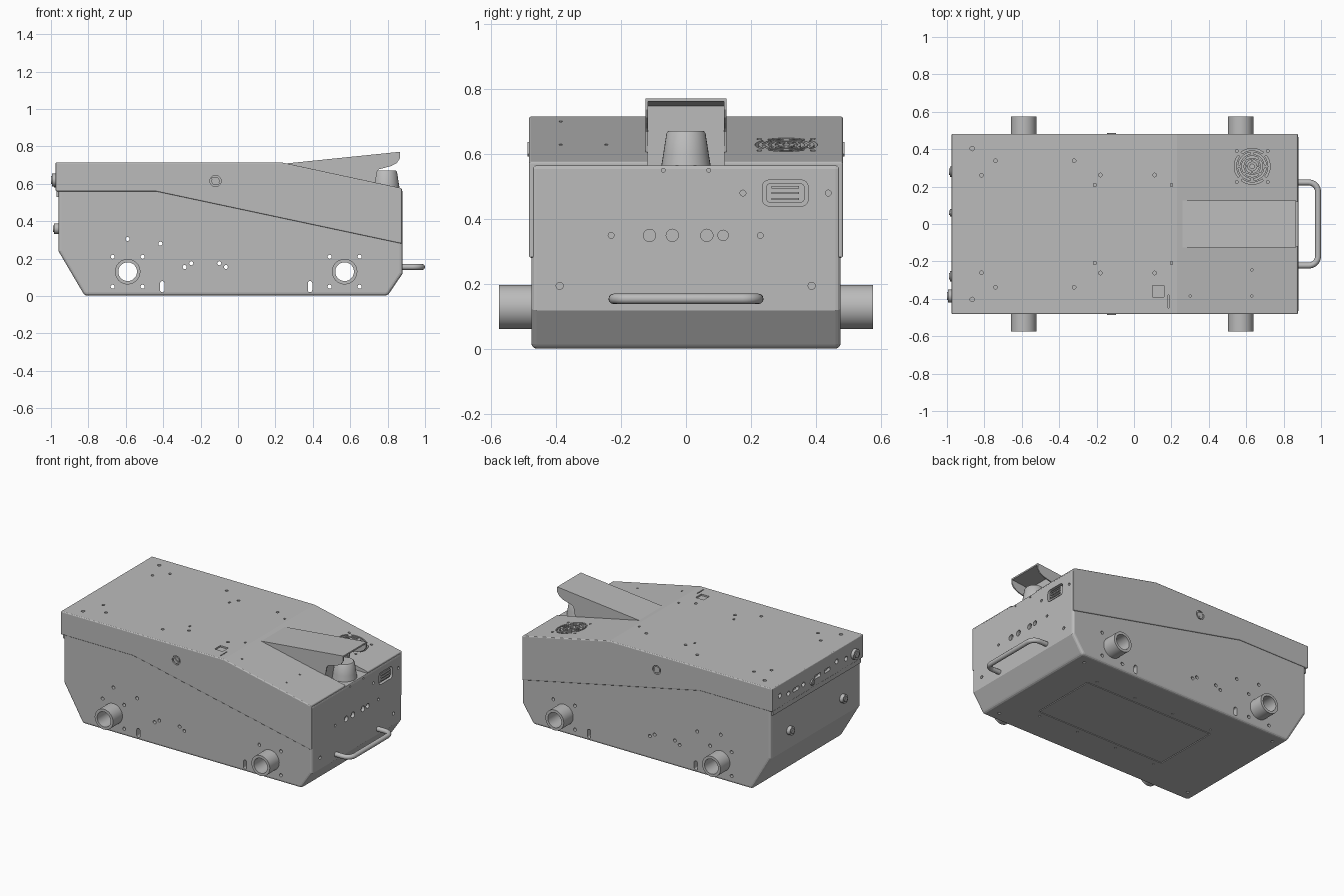
import bpy, bmesh, math

cube = bpy.data.objects.get("Cube")
if cube:
    bpy.data.objects.remove(cube, do_unlink=True)

grey = bpy.data.materials.new("sheet_metal_grey")
grey.use_nodes = True
grey.diffuse_color = (0.5, 0.5, 0.5, 1)
grey.node_tree.nodes["Principled BSDF"].inputs["Base Color"].default_value = (0.5, 0.5, 0.5, 1)


# Profile helpers: every part is a 2D outline extruded along one axis
def circle(u, v, r, n=16):
    return [(u + r * math.cos(math.tau * i / n), v + r * math.sin(math.tau * i / n)) for i in range(n)]


def box(u, v, w, h):
    return [(u - w / 2, v - h / 2), (u + w / 2, v - h / 2), (u + w / 2, v + h / 2), (u - w / 2, v + h / 2)]


def rounded(u, v, w, h, r, n=5):
    pts = []
    for k, (sx, sy) in enumerate([(1, 1), (-1, 1), (-1, -1), (1, -1)]):
        for i in range(n):
            a = math.pi / 2 * (k + i / (n - 1))
            pts.append((u + sx * (w / 2 - r) + r * math.cos(a), v + sy * (h / 2 - r) + r * math.sin(a)))
    return pts


def arc_band(u, v, r, w, a0, a1, n=8):
    angles = [a0 + (a1 - a0) * i / n for i in range(n + 1)]
    outer = [(u + (r + w) * math.cos(a), v + (r + w) * math.sin(a)) for a in angles]
    inner = [(u + r * math.cos(a), v + r * math.sin(a)) for a in reversed(angles)]
    return outer + inner


def prism(bm, pts, axis, a, b):
    def place(u, v, t):
        return {"x": (t, u, v), "y": (u, t, v), "z": (u, v, t)}[axis]
    lo = [bm.verts.new(place(u, v, a)) for u, v in pts]
    hi = [bm.verts.new(place(u, v, b)) for u, v in pts]
    faces = [bm.faces.new(lo), bm.faces.new(hi)]
    for i in range(len(pts)):
        j = (i + 1) % len(pts)
        faces.append(bm.faces.new((lo[i], lo[j], hi[j], hi[i])))
    bmesh.ops.recalc_face_normals(bm, faces=faces)


def finish(bm, name, smooth=False):
    mesh = bpy.data.meshes.new(name)
    bm.to_mesh(mesh)
    bm.free()
    ob = bpy.data.objects.new(name, mesh)
    bpy.context.collection.objects.link(ob)
    mesh.materials.append(grey)
    activate(ob)
    if smooth:
        bpy.ops.object.shade_smooth_by_angle(angle=math.radians(35))
    return ob


def activate(ob):
    bpy.ops.object.select_all(action="DESELECT")
    ob.select_set(True)
    bpy.context.view_layer.objects.active = ob


def part(name, pts, axis, a, b, smooth=False):
    bm = bmesh.new()
    prism(bm, pts, axis, a, b)
    return finish(bm, name, smooth)


def roof(x):
    return 0.715 - max(0, x - 0.23) * 0.215


# Main housing: lower tub and overhanging lid
tub = part("lower_tub", [(-0.96, 0.24), (-0.82, 0.002), (0.80, 0.002), (0.88, 0.12), (0.88, 0.57),
                         (0.23, 0.68), (-0.96, 0.68)], "y", -0.475, 0.475)
lid = part("upper_lid", [(-0.975, 0.56), (-0.44, 0.56), (0.876, 0.28), (0.876, roof(0.876)),
                         (0.23, 0.715), (-0.975, 0.715)], "y", -0.482, 0.482)
part("seam_strip", [(-0.97, 0.53), (-0.95, 0.53), (-0.95, 0.565), (-0.97, 0.565)], "y", -0.465, 0.465)

# Openings gathered into one cutter
cut = bmesh.new()
AXLES = (-0.59, 0.57)

# Through holes in the side walls
side_holes = [(-0.59, 0.305), (-0.415, 0.28), (-0.285, 0.155), (-0.25, 0.175), (-0.1, 0.175), (-0.065, 0.155)]
for ax in AXLES:
    prism(cut, circle(ax, 0.13, 0.06, 32), "y", -0.6, 0.6)
    side_holes += [(ax + dx, 0.13 + dz) for dx in (-0.08, 0.08) for dz in (-0.08, 0.08)]
for x, z in side_holes:
    prism(cut, circle(x, z, 0.011, 12), "y", -0.6, 0.6)
for x in (-0.405, 0.385):
    prism(cut, rounded(x, 0.05, 0.024, 0.06, 0.0115), "y", -0.6, 0.6)
for s in (-1, 1):
    prism(cut, circle(-0.12, 0.615, 0.03, 20), "y", s * 0.472, s * 0.6)

# Holes in the top
top_holes = [(0.3, -0.385, 0.006), (0.63, -0.385, 0.006), (0.63, -0.245, 0.006)]
for s in (-1, 1):
    top_holes += [(-0.865, 0.403 * s, 0.012)]
    top_holes += [(x, y * s, 0.01) for x, y in
                  ((-0.815, 0.26), (-0.74, 0.338), (-0.32, 0.338), (-0.18, 0.262), (0.11, 0.262))]
    for x in (-0.21, 0.2):
        prism(cut, box(x, 0.208 * s, 0.012, 0.016), "z", 0.695, 0.8)
top_holes += [(x, y, 0.008) for x in (0.55, 0.715) for y in (0.225, 0.39)]
for x, y, r in top_holes:
    prism(cut, circle(x, y, r, 12), "z", roof(x) - 0.02, 0.8)
prism(cut, box(0.185, -0.415, 0.006, 0.07), "z", 0.7, 0.8)
prism(cut, box(0.13, -0.36, 0.06, 0.06), "z", 0.705, 0.8)

# Round vent of broken ring slots
prism(cut, circle(0.632, 0.308, 0.012), "z", 0.6, 0.8)
for k, r in enumerate((0.026, 0.046, 0.066, 0.086)):
    for q in range(4):
        a = math.pi / 2 * q + math.pi / 4 * (k % 2)
        prism(cut, arc_band(0.632, 0.308, r, 0.01, a + 0.12, a + 1.45), "z", 0.595, 0.8)

# Sensor bay under the hood
prism(cut, box(0.83, 0, 0.2, 0.236), "z", 0.565, 0.8)

# Holes in the handle end
for y, z, r in [(-0.112, 0.35, 0.019), (-0.042, 0.35, 0.019), (0.064, 0.35, 0.019), (0.114, 0.35, 0.016),
                (-0.23, 0.35, 0.009), (0.228, 0.35, 0.009), (-0.07, 0.55, 0.006), (0.07, 0.55, 0.006),
                (0.175, 0.48, 0.009), (0.437, 0.48, 0.009), (-0.388, 0.195, 0.011), (0.386, 0.195, 0.011)]:
    prism(cut, circle(y, z, r), "x", 0.86, 0.95)
prism(cut, rounded(0.305, 0.48, 0.14, 0.08, 0.02), "x", 0.855, 0.95)

# Holes in the opposite end
for y, z in ((0.4, 0.64), (0.31, 0.62), (0.15, 0.62), (-0.2, 0.64), (-0.3, 0.62)):
    prism(cut, circle(y, z, 0.016), "x", -1.05, -0.955)
for y in (0.23, 0.0, -0.1):
    prism(cut, rounded(y, 0.62, 0.06, 0.025, 0.008), "x", -1.05, -0.955)

# Service panel groove and its screws underneath
for s in (-1, 1):
    prism(cut, box(0.075, 0.23 * s, 0.96, 0.006), "z", -0.05, 0.012)
    prism(cut, box(0.075 + 0.485 * s, 0, 0.006, 0.455), "z", -0.05, 0.012)
    for i in range(4):
        prism(cut, circle(-0.38 + 0.3 * i, 0.27 * s, 0.007, 10), "z", -0.05, 0.012)
    for x in (-0.76, 0.73):
        prism(cut, circle(x, 0.4 * s, 0.01, 10), "z", -0.05, 0.012)

cutter = finish(cut, "opening_cutter")
cutter.hide_render = True
for ob, width in ((tub, 0.016), (lid, 0.006)):
    bev = ob.modifiers.new("edge_round", "BEVEL")
    bev.width, bev.segments, bev.limit_method = width, 3, "ANGLE"
    bev.angle_limit = math.radians(50)
    boo = ob.modifiers.new("openings", "BOOLEAN")
    boo.object, boo.solver = cutter, "EXACT"
    activate(ob)
    for m in ("edge_round", "openings"):
        bpy.ops.object.modifier_apply(modifier=m)
bpy.data.objects.remove(cutter, do_unlink=True)

# Hollow axle tubes running across the housing
for ax, label in zip(AXLES, ("rear", "front")):
    bm = bmesh.new()
    n = 40
    rings = [[bm.verts.new((u, y, v)) for u, v in circle(ax, 0.13, r, n)]
             for r, y in ((0.068, -0.575), (0.068, 0.575), (0.05, 0.575), (0.05, -0.575))]
    for k in range(4):
        a, b = rings[k], rings[(k + 1) % 4]
        for i in range(n):
            j = (i + 1) % n
            bm.faces.new((a[i], a[j], b[j], b[i]))
    bmesh.ops.recalc_face_normals(bm, faces=bm.faces)
    finish(bm, label + "_axle_tube", True)

# Sensor hood: roof, back plate and two cheeks
part("hood_roof", [(0.26, 0.709), (0.866, 0.771), (0.866, 0.761), (0.3, 0.701)], "y", -0.125, 0.125)
part("hood_back_plate", box(0, 0.658, 0.24, 0.19), "x", 0.722, 0.732)
cheek = [(0.26, 0.708), (0.866, 0.77), (0.866, 0.737), (0.85, 0.712), (0.82, 0.695), (0.755, 0.678),
         (0.745, 0.668), (0.732, 0.6), (0.5, 0.65)]
for s, label in ((-1, "right"), (1, "left")):
    part(label + "_hood_cheek", cheek, "y", s * 0.117, s * 0.125)

# Tapered sensor in its bay
bm = bmesh.new()
n = 32
levels = [[bm.verts.new((u, v, z)) for u, v in circle(0.79, 0, r, n)]
          for z, r in ((0.563, 0.076), (0.6, 0.07), (0.664, 0.06), (0.671, 0.054))]
for a, b in zip(levels, levels[1:]):
    for i in range(n):
        bm.faces.new((a[i], a[(i + 1) % n], b[(i + 1) % n], b[i]))
bm.faces.new(levels[-1])
bm.faces.new(levels[0][::-1])
finish(bm, "tapered_sensor", True)

# Carrying handle swept along a rounded path
path = [(0.87, -0.222)] + [(0.934 + 0.05 * math.sin(a), -0.172 - 0.05 * math.cos(a))
                           for a in [math.pi / 16 * i for i in range(9)]]
path += [(x, -y) for x, y in reversed(path)]
curve = bpy.data.curves.new("handle", "CURVE")
curve.dimensions, curve.bevel_depth, curve.bevel_resolution = "3D", 0.016, 4
spline = curve.splines.new("POLY")
spline.points.add(len(path) - 1)
for p, (x, y) in zip(spline.points, path):
    p.co = (x, y, 0.155, 1)
handle = bpy.data.objects.new("handle", curve)
bpy.context.collection.objects.link(handle)
curve.materials.append(grey)
activate(handle)
bpy.ops.object.convert(target="MESH")
bpy.ops.object.shade_smooth_by_angle(angle=math.radians(40))

# Quarter-turn latches on the lid sides
for s, label in ((-1, "right"), (1, "left")):
    part(label + "_latch", circle(-0.12, 0.615, 0.022, 20), "y", s * 0.47, s * 0.481, True)
    part(label + "_latch_grip", [(-0.145, 0.63), (-0.138, 0.637), (-0.095, 0.6), (-0.102, 0.593)],
         "y", s * 0.47, s * 0.487)

# Socket cover on the handle end
part("socket_cover", rounded(0.305, 0.48, 0.12, 0.06, 0.015), "x", 0.85, 0.872)
for i in range(3):
    part("socket_rib", box(0.305, 0.462 + 0.018 * i, 0.085, 0.007), "x", 0.87, 0.88)

# Knobs and connectors on the opposite end
for name, y, z, r, x in (("power_knob", -0.385, 0.62, 0.034, -0.995), ("upper_port", 0.06, 0.6, 0.02, -0.984),
                         ("left_port", 0.28, 0.36, 0.028, -0.985), ("right_port", -0.28, 0.36, 0.028, -0.985)):
    part(name, circle(y, z, r, 24), "x", x, -0.95, True)
    part(name + "_cap", circle(y, z, r * 0.6, 20), "x", x - 0.005, x + 0.01, True)
